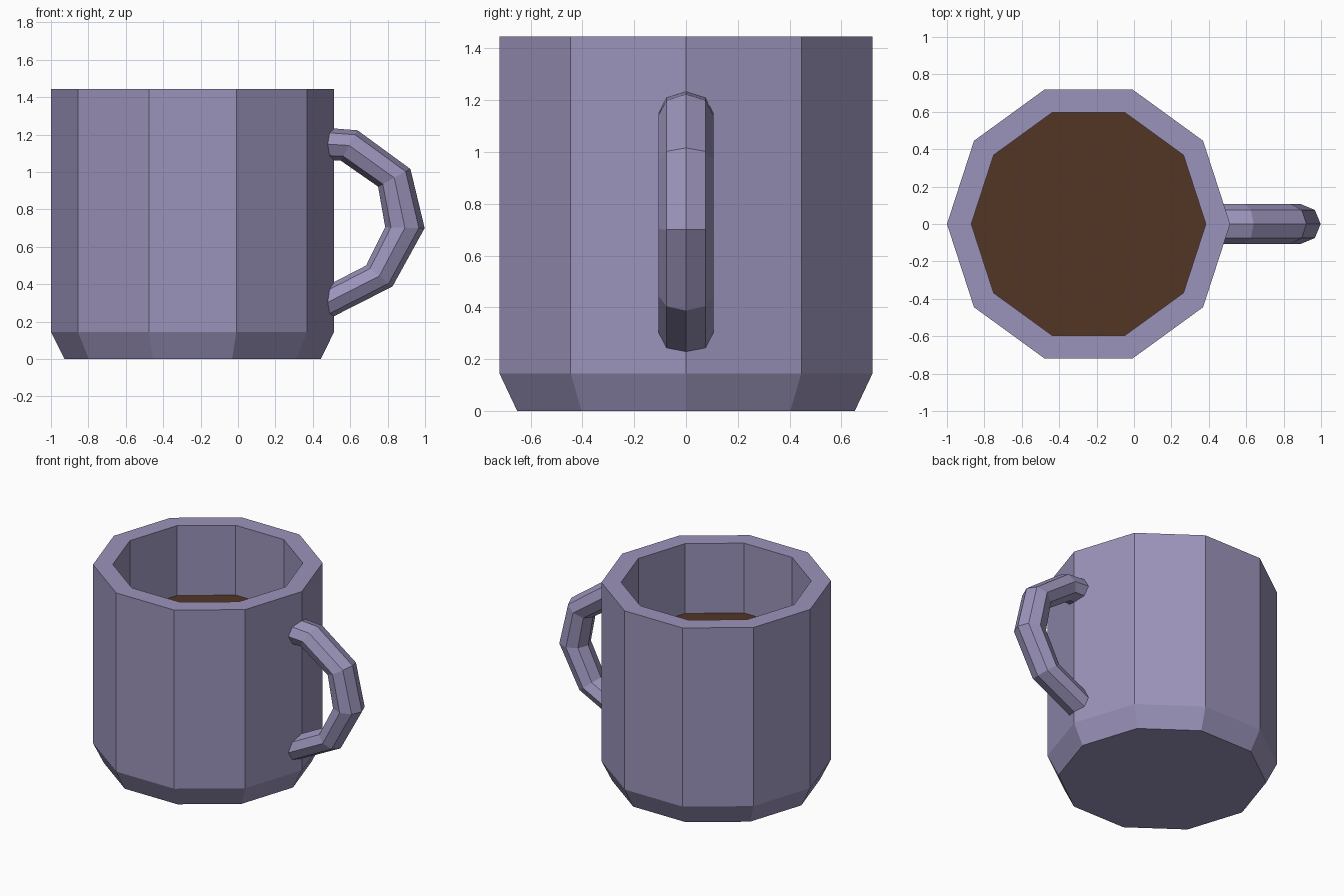
import bpy, math

if "Cube" in bpy.data.objects:
    bpy.data.objects.remove(bpy.data.objects["Cube"])

CX = -0.243      # mug axis
SIDES = 10


def material(name, rgb):
    m = bpy.data.materials.new(name)
    m.diffuse_color = (*rgb, 1)
    m.use_nodes = True
    m.node_tree.nodes["Principled BSDF"].inputs["Base Color"].default_value = m.diffuse_color
    return m


def make_object(name, verts, faces, mat):
    me = bpy.data.meshes.new(name)
    me.from_pydata(verts, [], faces)
    me.materials.append(mat)
    me.update()
    ob = bpy.data.objects.new(name, me)
    bpy.context.collection.objects.link(ob)
    return ob


def loft(name, rings, mat):
    """Skin a list of equal-sized rings and cap both ends."""
    n = len(rings[0])
    verts = [p for r in rings for p in r]
    faces = [(k * n + i, k * n + (i + 1) % n, (k + 1) * n + (i + 1) % n, (k + 1) * n + i)
             for k in range(len(rings) - 1) for i in range(n)]
    faces.append(tuple(reversed(range(n))))
    faces.append(tuple(range((len(rings) - 1) * n, len(rings) * n)))
    return make_object(name, verts, faces, mat)


def decagon(r, z):
    return [(CX + r * math.cos(math.tau * i / SIDES), r * math.sin(math.tau * i / SIDES), z)
            for i in range(SIDES)]


def handle_ring(ox, oz, ix, iz):
    """Octagon spanning an outer and an inner point in the xz plane."""
    cx, cz, hx, hz = (ox + ix) / 2, (oz + iz) / 2, (ox - ix) / 2, (oz - iz) / 2
    ring = []
    for i in range(8):
        a = math.tau * i / 8
        ring.append((cx + hx * math.cos(a), 0.106 * math.sin(a), cz + hz * math.cos(a)))
    return ring


purple = material("lavender ceramic", (0.33, 0.295, 0.495))
brown = material("coffee brown", (0.084, 0.037, 0.018))

# Mug body: chamfered foot, outer wall, flat rim, inner wall and floor
profile = [(0.685, 0), (0.757, 0.145), (0.757, 1.445), (0.627, 1.445), (0.627, 0.145)]
loft("mug_body", [decagon(r, z) for r, z in profile], purple)

# Coffee surface
make_object("coffee", decagon(0.627, 0.937), [tuple(range(SIDES))], brown)

# Handle: outer x, z and inner x, z of each ring, from bottom to top
path = [(0.46, 0.202, 0.46, 0.384), (0.826, 0.388, 0.685, 0.50), (0.998, 0.70, 0.787, 0.705),
        (0.922, 1.016, 0.749, 0.922), (0.639, 1.223, 0.549, 1.061), (0.46, 1.237, 0.46, 1.063)]
loft("handle", [handle_ring(*p) for p in path], purple)
